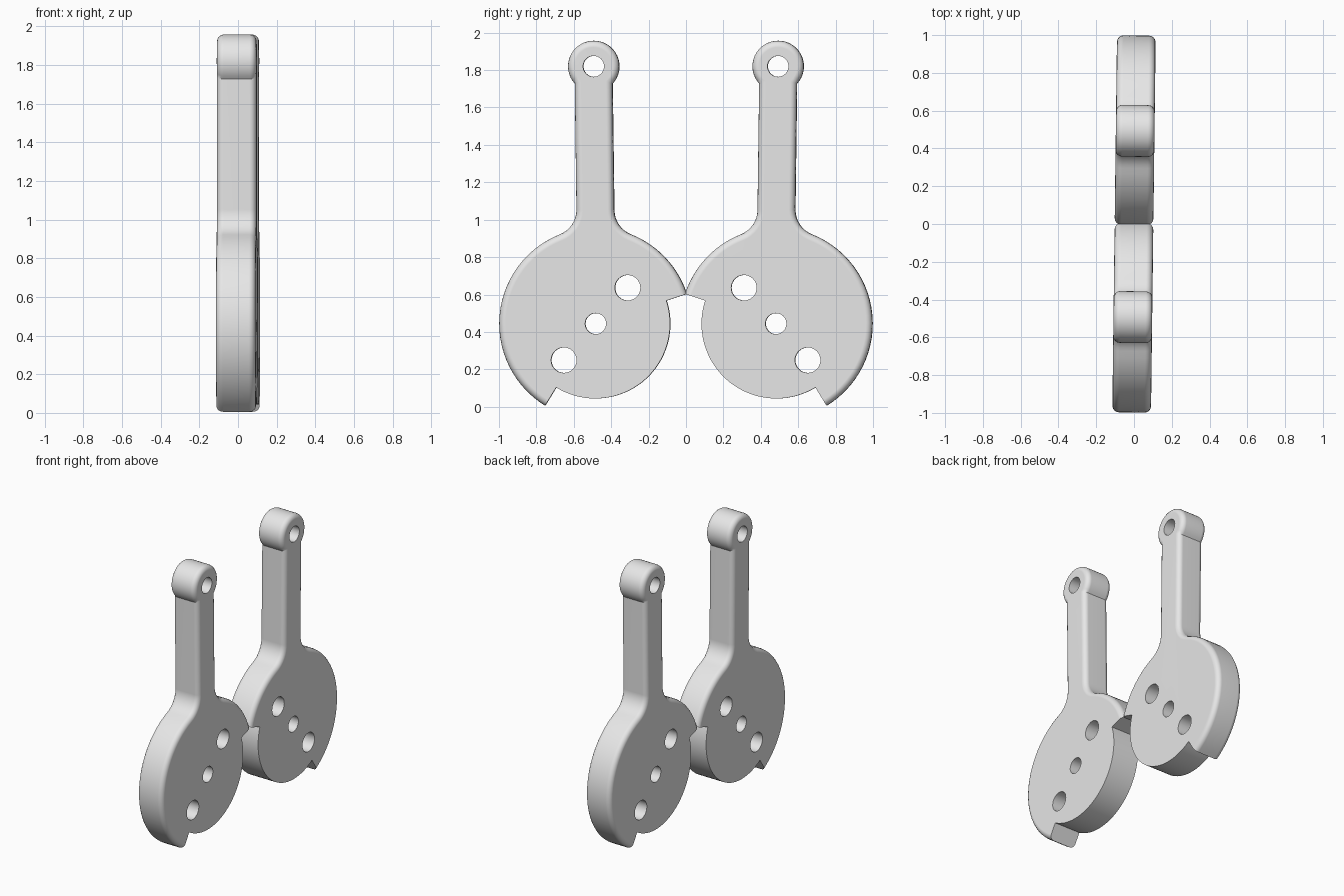
import bpy
import bmesh
from math import sin, cos, radians, sqrt, atan2, pi
from mathutils import Matrix

cube = bpy.data.objects.get("Cube")
if cube:
    bpy.data.objects.remove(cube, do_unlink=True)

THICK = 0.205
CY, CZ = 0.484, 0.444          # disc centre
R_OUT, R_IN = 0.514, 0.40      # raised rim and stepped-in radius
HALF = 0.101                   # half width of the arm
FILLET = 0.14                  # blend from arm to disc
HEAD_Y, HEAD_Z, HEAD_R = 0.493, 1.82, 0.137
YAW = -0.0125

# (y, z, radius) of the through holes
HOLES = [(0.482, 0.444, 0.056), (0.311, 0.636, 0.068),
         (0.652, 0.249, 0.068), (HEAD_Y, HEAD_Z, 0.056)]

grey = bpy.data.materials.new("plain grey")
grey.use_nodes = True
grey.diffuse_color = (0.8, 0.8, 0.8, 1)
grey.node_tree.nodes["Principled BSDF"].inputs["Base Color"].default_value = (0.8, 0.8, 0.8, 1)


def arc(cy, cz, r, a0, a1, n):
    """Points on an arc from angle a0 to a1 (radians)."""
    steps = [a0 + (a1 - a0) * i / n for i in range(n + 1)]
    return [(cy + r * cos(a), cz + r * sin(a)) for a in steps]


def lever_outline():
    # Arm to disc fillet, worked out from tangency
    dy = HALF + FILLET
    dz = sqrt((R_OUT + FILLET) ** 2 - dy ** 2)
    touch = atan2(dz, dy)
    neck = atan2(-sqrt(HEAD_R ** 2 - HALF ** 2), HALF)
    start, end = radians(-58.5), radians(162)
    pts = arc(CY, CZ, R_OUT, start, touch, 28)
    pts += arc(CY + dy, CZ + dz, FILLET, touch + pi, pi, 8)[1:]
    pts += arc(HEAD_Y, HEAD_Z, HEAD_R, neck, pi - neck, 32)
    pts += arc(CY - dy, CZ + dz, FILLET, 0, -touch, 8)
    pts += arc(CY, CZ, R_OUT, pi - touch, end, 14)[1:]
    pts += arc(CY, CZ, R_IN, end, start + 2 * pi, 36)
    return pts


def from_bmesh(name, bm):
    bmesh.ops.recalc_face_normals(bm, faces=bm.faces)
    mesh = bpy.data.meshes.new(name)
    bm.to_mesh(mesh)
    bm.free()
    mesh.materials.append(grey)
    obj = bpy.data.objects.new(name, mesh)
    bpy.context.scene.collection.objects.link(obj)
    return obj


def make_cutter(side):
    bm = bmesh.new()
    for y, z, r in HOLES:
        place = Matrix.Translation((0, side * y, z)) @ Matrix.Rotation(pi / 2, 4, 'Y')
        bmesh.ops.create_cone(bm, cap_ends=True, segments=32, radius1=r,
                              radius2=r, depth=1, matrix=place)
    obj = from_bmesh("hole_cutter", bm)
    obj.hide_render = True
    return obj


def make_lever(name, side):
    # Flat plate
    bm = bmesh.new()
    face = bm.faces.new([bm.verts.new((-THICK / 2, side * y, z)) for y, z in lever_outline()])
    grown = bmesh.ops.extrude_face_region(bm, geom=[face])
    moved = [v for v in grown["geom"] if isinstance(v, bmesh.types.BMVert)]
    bmesh.ops.translate(bm, verts=moved, vec=(THICK, 0, 0))

    # Rounded rims everywhere but on the stepped-in part
    def on_outer(v):
        return sqrt((v.co.y - side * CY) ** 2 + (v.co.z - CZ) ** 2) > R_OUT - 0.01

    rims = [e for e in bm.edges if abs(e.verts[0].co.x - e.verts[1].co.x) < 0.01
            and all(on_outer(v) for v in e.verts)]
    bmesh.ops.bevel(bm, geom=rims, offset=0.035, offset_type='OFFSET', segments=4,
                    profile=0.5, affect='EDGES', clamp_overlap=False)
    obj = from_bmesh(name, bm)

    # Bored holes
    cutter = make_cutter(side)
    bore = obj.modifiers.new("holes", 'BOOLEAN')
    bore.operation = 'DIFFERENCE'
    bore.solver = 'EXACT'
    bore.object = cutter
    for o in bpy.context.selected_objects:
        o.select_set(False)
    obj.select_set(True)
    bpy.context.view_layer.objects.active = obj
    bpy.ops.object.modifier_apply(modifier=bore.name)
    bpy.data.objects.remove(cutter, do_unlink=True)

    # Smooth rims with flat sides
    bpy.ops.object.shade_smooth_by_angle(angle=radians(30))
    flat = obj.modifiers.new("flat sides", 'WEIGHTED_NORMAL')
    flat.keep_sharp = True
    obj.rotation_euler.z = YAW
    return obj


make_lever("front_lever", -1)
make_lever("back_lever", 1)
